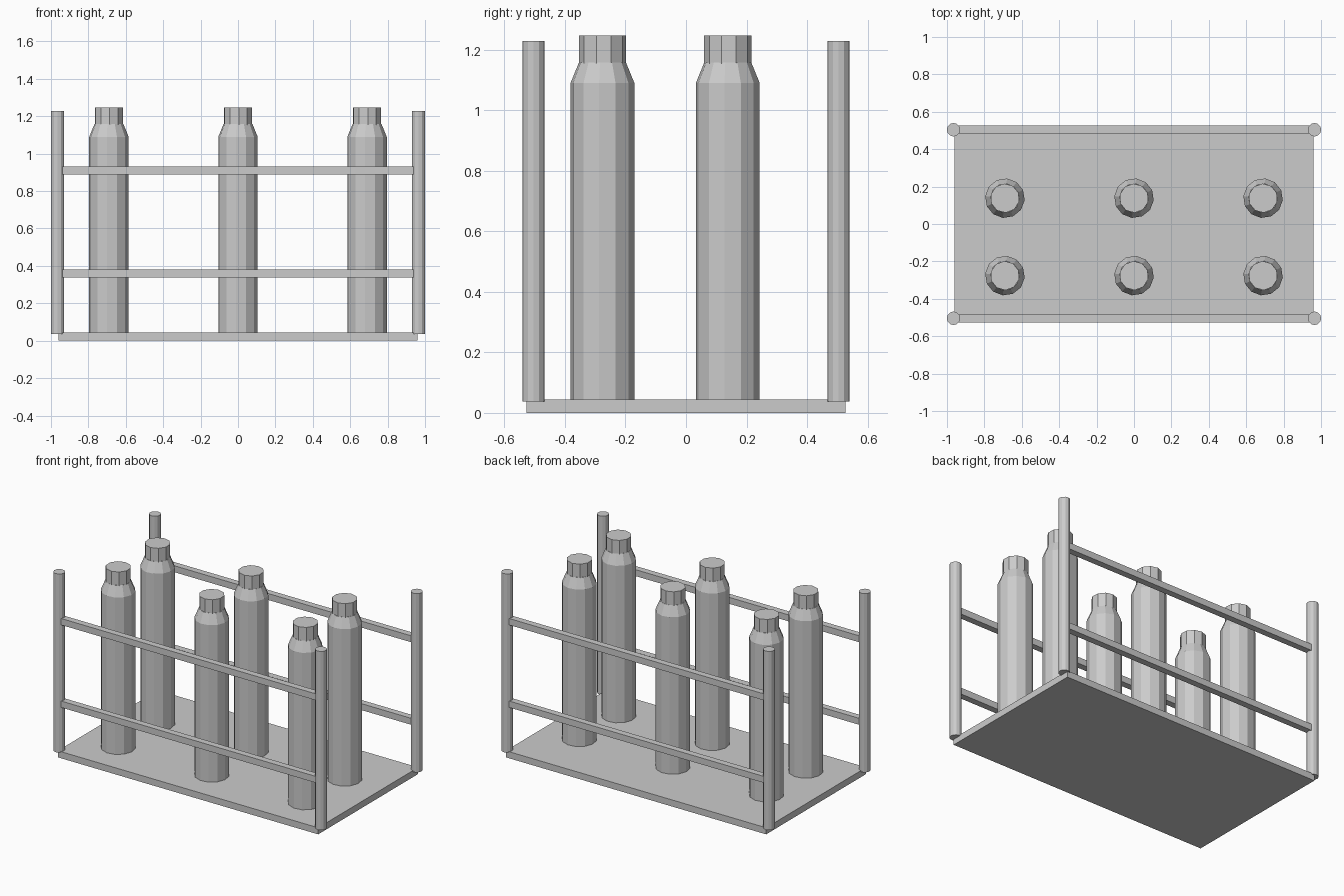
import bpy, bmesh, math

if "Cube" in bpy.data.objects:
    bpy.data.objects.remove(bpy.data.objects["Cube"])


def finish(name, bm):
    bmesh.ops.recalc_face_normals(bm, faces=bm.faces)
    mesh = bpy.data.meshes.new(name)
    bm.to_mesh(mesh)
    bm.free()
    obj = bpy.data.objects.new(name, mesh)
    bpy.context.collection.objects.link(obj)
    return obj


def box(name, size, loc):
    bm = bmesh.new()
    bmesh.ops.create_cube(bm, size=1)
    bmesh.ops.scale(bm, vec=size, verts=bm.verts)
    obj = finish(name, bm)
    obj.location = loc
    return obj


def turned(bm, profile, sides, phase=0.0):
    """Capped flat-sided lathe from (radius, z) points."""
    rings = []
    for r, z in profile:
        angles = [math.radians(phase) + math.tau * i / sides for i in range(sides)]
        rings.append([bm.verts.new((r * math.cos(a), r * math.sin(a), z)) for a in angles])
    for low, high in zip(rings, rings[1:]):
        for i in range(sides):
            j = (i + 1) % sides
            bm.faces.new((low[i], low[j], high[j], high[i]))
    bm.faces.new(rings[0][::-1])
    bm.faces.new(rings[-1])


# Base plate
box("base_plate", (1.92, 1.054, 0.044), (0, 0, 0.022))

# Corner posts
for x in (-0.965, 0.965):
    for y in (-0.504, 0.504):
        bm = bmesh.new()
        turned(bm, [(0.036, 0.037), (0.036, 1.228)], 12)
        finish("corner_post", bm).location = (x, y, 0)

# Long side rails, two per side
for y in (-0.505, 0.505):
    for z in (0.36, 0.91):
        box("side_rail", (1.9, 0.043, 0.043), (0, y, z))

# Gas cylinders: body with sloped shoulder, then a separate neck cap
for x in (-0.69, 0, 0.69):
    for y in (-0.276, 0.138):
        bm = bmesh.new()
        turned(bm, [(0.106, 0.04), (0.106, 1.09), (0.078, 1.158)], 12, -6)
        finish("cylinder_body", bm).location = (x, y, 0)
        bm = bmesh.new()
        turned(bm, [(0.078, 1.15), (0.078, 1.247)], 10, 21)
        finish("cylinder_neck", bm).location = (x, y, 0)
